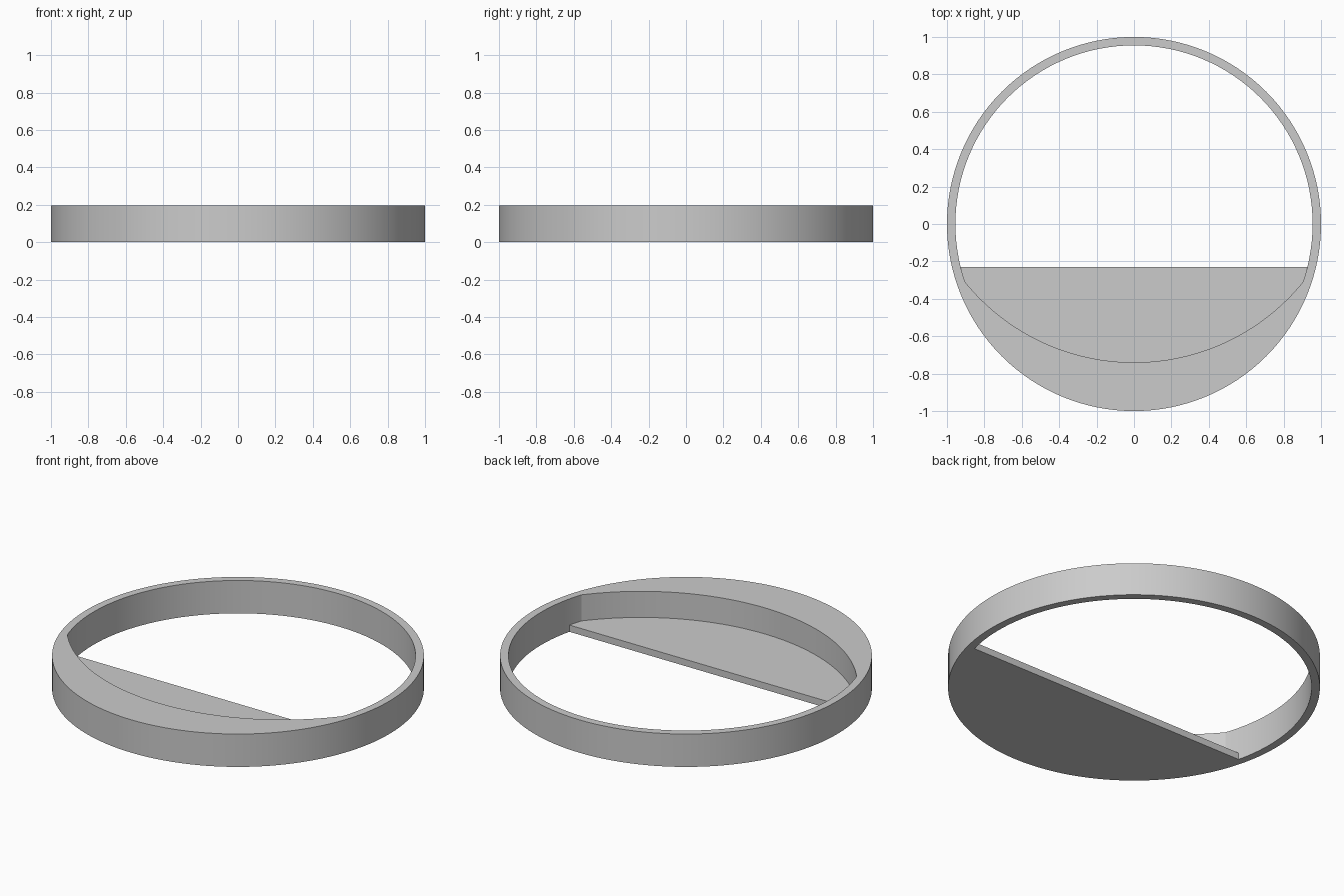
import bpy, bmesh, math

cube = bpy.data.objects.get("Cube")
if cube:
    bpy.data.objects.remove(cube, do_unlink=True)

SEGMENTS = 128
OUTER, INNER = 1.0, 0.955
HEIGHT, FLOOR = 0.195, 0.04
FLOOR_EDGE = -0.23             # straight edge of the floor
TIP_Y, MIDDLE_Y = -0.31, -0.74  # ends and middle of the shelf's curved edge

grey = bpy.data.materials.new("light grey")
grey.use_nodes = True
grey.diffuse_color = (0.6, 0.6, 0.6, 1)
grey.node_tree.nodes["Principled BSDF"].inputs["Base Color"].default_value = (0.6, 0.6, 0.6, 1)


def finish(name, bm):
    bmesh.ops.recalc_face_normals(bm, faces=bm.faces[:])
    mesh = bpy.data.meshes.new(name)
    bm.to_mesh(mesh)
    bm.free()
    mesh.materials.append(grey)
    obj = bpy.data.objects.new(name, mesh)
    bpy.context.collection.objects.link(obj)
    bpy.ops.object.select_all(action='DESELECT')
    obj.select_set(True)
    bpy.context.view_layer.objects.active = obj
    bpy.ops.object.shade_smooth_by_angle(angle=math.radians(30))
    return obj


def prism(name, outline, bottom, top):
    bm = bmesh.new()
    face = bm.faces.new([bm.verts.new((x, y, bottom)) for x, y in outline])
    result = bmesh.ops.extrude_face_region(bm, geom=[face], use_keep_orig=True)
    verts = [v for v in result["geom"] if isinstance(v, bmesh.types.BMVert)]
    bmesh.ops.translate(bm, verts=verts, vec=(0, 0, top - bottom))
    return finish(name, bm)


def front_arc(y):
    """Inner ring outline from left to right below y, sharing the ring's corners."""
    start = math.pi + math.asin(-y / INNER)
    end = 3 * math.pi - start
    step = math.tau / SEGMENTS
    inside = [i * step for i in range(SEGMENTS) if start + 0.005 < i * step < end - 0.005]
    return [(INNER * math.cos(a), INNER * math.sin(a)) for a in [start, *inside, end]]


# Outer ring, open through the middle
bm = bmesh.new()
profile = [(INNER, 0), (OUTER, 0), (OUTER, HEIGHT), (INNER, HEIGHT)]
loops = []
for i in range(SEGMENTS):
    a = math.tau * i / SEGMENTS
    loops.append([bm.verts.new((r * math.cos(a), r * math.sin(a), z)) for r, z in profile])
for i, here in enumerate(loops):
    there = loops[(i + 1) % SEGMENTS]
    for j in range(4):
        k = (j + 1) % 4
        bm.faces.new((here[j], there[j], there[k], here[k]))
finish("outer_ring", bm)

# Thin floor across the front of the ring
prism("floor_plate", front_arc(FLOOR_EDGE), 0, FLOOR)

# Raised crescent shelf between the ring and a shallower arc
outline = front_arc(TIP_Y)
half = outline[-1][0]
rise = TIP_Y - MIDDLE_Y
radius = (half ** 2 + rise ** 2) / (2 * rise)
centre = MIDDLE_Y + radius
sweep = math.asin(half / radius)
for i in range(1, 64):
    a = sweep * (1 - i / 32)
    outline.append((radius * math.sin(a), centre - radius * math.cos(a)))
prism("crescent_shelf", outline, FLOOR, HEIGHT)
